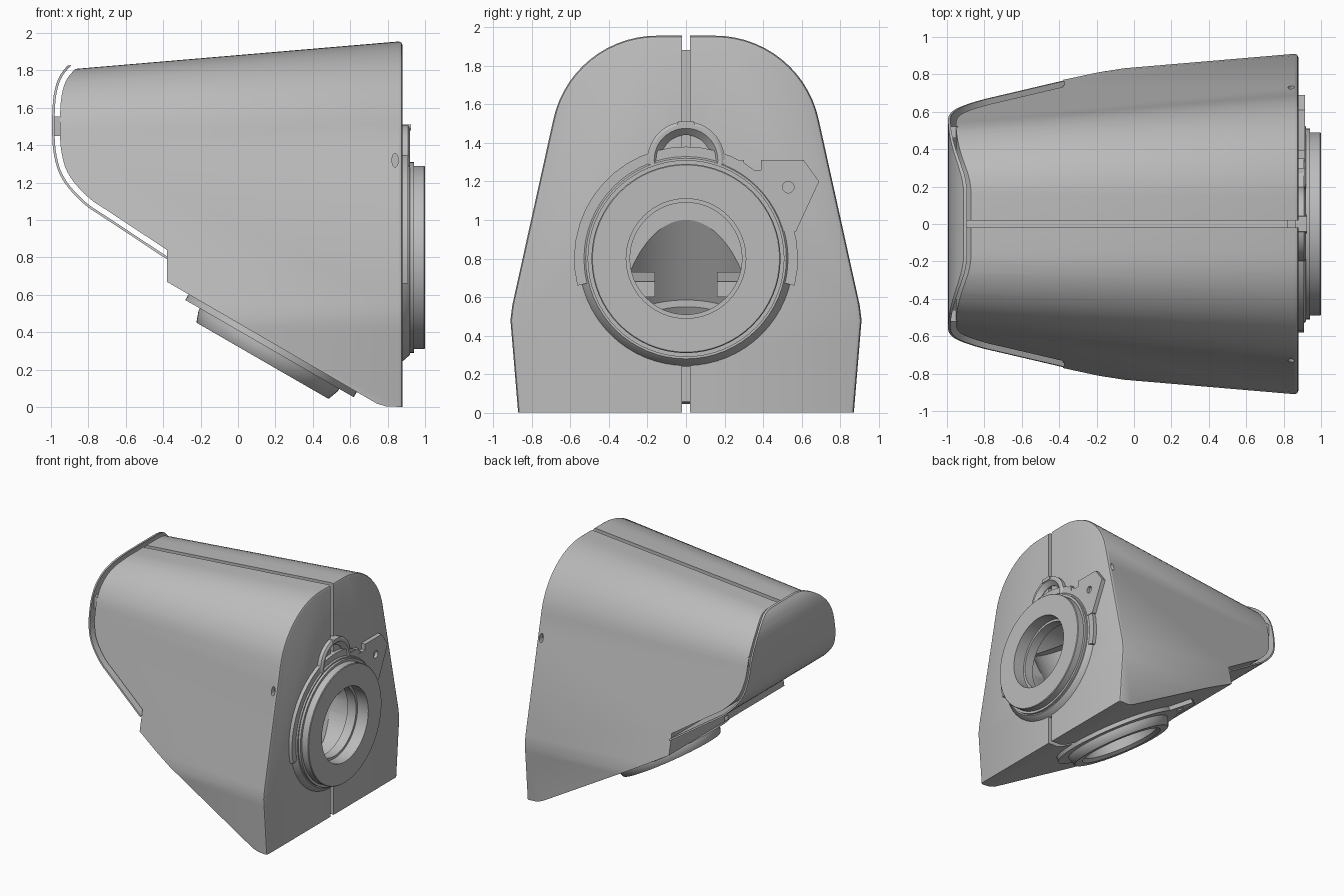
import bpy, bmesh, math
from mathutils import Vector, Matrix

if "Cube" in bpy.data.objects:
    bpy.data.objects.remove(bpy.data.objects["Cube"], do_unlink=True)

grey = bpy.data.materials.new("plain grey")
grey.use_nodes = True
grey.diffuse_color = (0.5, 0.5, 0.5, 1)
grey.node_tree.nodes["Principled BSDF"].inputs["Base Color"].default_value = (0.5, 0.5, 0.5, 1)


def finish(name, bm, matrix=None):
    if matrix:
        bm.transform(matrix)
    bmesh.ops.recalc_face_normals(bm, faces=bm.faces)
    mesh = bpy.data.meshes.new(name)
    bm.to_mesh(mesh)
    bm.free()
    mesh.materials.append(grey)
    ob = bpy.data.objects.new(name, mesh)
    bpy.context.collection.objects.link(ob)
    return ob


def loft(name, rings, matrix=None, closed=False):
    """Skin a list of equal rings; cap the ends or join last to first."""
    bm = bmesh.new()
    rows = [[bm.verts.new(p) for p in ring] for ring in rings]
    n = len(rows[0])
    pairs = list(zip(rows, rows[1:])) + ([(rows[-1], rows[0])] if closed else [])
    for a, b in pairs:
        for i in range(n):
            bm.faces.new((a[i], a[(i + 1) % n], b[(i + 1) % n], b[i]))
    if not closed:
        bm.faces.new(rows[0])
        bm.faces.new(rows[-1])
    return finish(name, bm, matrix)


def prism_y(name, pts, y0, y1):
    return loft(name, [[(x, y, z) for x, z in pts] for y in (y0, y1)])


def plate(name, pts, h0, h1, matrix):
    return loft(name, [[(a, b, h) for a, b in pts] for h in (h0, h1)], matrix)


def lathe(name, profile, matrix, steps=64, centre=(0, 0)):
    rings = []
    for i in range(steps):
        t = math.tau * i / steps
        rings.append([(centre[0] + r * math.cos(t), centre[1] + r * math.sin(t), h)
                      for r, h in profile])
    return loft(name, rings, matrix, closed=True)


def disc(r, steps=64, centre=(0, 0)):
    return [(centre[0] + r * math.cos(math.tau * i / steps),
             centre[1] + r * math.sin(math.tau * i / steps)) for i in range(steps)]


def boolean(ob, tool, op='DIFFERENCE'):
    tool.hide_render = True
    mod = ob.modifiers.new("cut", 'BOOLEAN')
    mod.object, mod.operation, mod.solver = tool, op, 'EXACT'
    bpy.context.view_layer.objects.active = ob
    bpy.ops.object.modifier_apply(modifier=mod.name)
    bpy.data.objects.remove(tool, do_unlink=True)


def smooth(ob, angle=30):
    bpy.ops.object.select_all(action='DESELECT')
    ob.select_set(True)
    bpy.context.view_layer.objects.active = ob
    bpy.ops.object.shade_smooth_by_angle(angle=math.radians(angle))


def chaikin(path):
    out = [path[0]]
    for a, b in zip(path, path[1:]):
        a, b = Vector(a), Vector(b)
        out += [tuple(a.lerp(b, 0.25)), tuple(a.lerp(b, 0.75))]
    return out + [path[-1]]


def offset(path, d):
    out = []
    for i, p in enumerate(path):
        t = Vector(path[min(i + 1, len(path) - 1)]) - Vector(path[max(i - 1, 0)])
        t.normalize()
        out.append((p[0] - t.y * d, p[1] + t.x * d))
    return out


# Drafted housing form: arched section that shrinks towards -x
def section(x, d):
    half = [(0.87 - d, -0.0), (0.905 - d, 0.42), (0.91 - d, 0.48), (0.9 - d, 0.56)]
    for i in range(15):
        t = math.radians(12 + 78 * i / 14)
        half.append((0.15 + (0.55 - d) * math.cos(t), 1.405 + (0.55 - d) * math.sin(t)))
    return [(x, y, z) for y, z in half] + [(x, -y, z) for y, z in reversed(half)]


def housing_form(name, grow=0.0):
    stations = [(-1.05, 0.162), (0.86, 0), (0.873, 0.006), (0.88, 0.02)]
    return loft(name, [section(x, d - grow) for x, d in stations])


# Side outline of the end cap, smoothed
end_path = [(-0.89, 1.85), (-0.96, 1.77), (-0.99, 1.66), (-0.995, 1.5), (-0.99, 1.36),
            (-0.95, 1.22), (-0.83, 1.085), (-0.72, 1.015), (-0.38, 0.79)]
end_path = chaikin(chaikin(end_path))
inner = offset(end_path, 0.042)
inner[-1] = (-0.38, inner[-1][1])

# Main housing: form trimmed to the side outline
body = housing_form("housing")
outline = [(-0.78, 2.1)] + inner + [(-0.38, 0.67), (0.74, 0.02), (0.79, 0.004),
                                    (0.9, 0.0), (1.0, 0.0), (1.0, 2.1)]
boolean(body, prism_y("outline_tool", outline, -1.2, 1.2), 'INTERSECT')

# Centre seam grooves along the top, the end face and the underside
seams = [[(-1.2, 1.73), (0.82, 1.88), (0.82, 1.3), (1, 1.3), (1, 2.1), (-1.2, 2.1)],
         [(1, -0.1), (1, 0.3), (0.82, 0.3), (0.82, 0.06), (0.76, 0.06), (-0.5, 0.78), (-0.5, -0.1)]]
for s in seams:
    boolean(body, prism_y("seam_tool", s, -0.02, 0.02))

# Small oval slots on both flanks
for side in (-1, 1):
    oval = [(0.84 + a * 0.45, 1.32 + b) for a, b in disc(0.037, 20)]
    boolean(body, prism_y("slot_tool", oval, side * 0.69, side * 0.85))


# Local frames for the two joints: lateral, up, outward
def frame(origin, up, out):
    m = Matrix((Vector((0, 1, 0)), Vector(up), Vector(out))).transposed().to_4x4()
    m.translation = origin
    return m


c, s = math.cos(math.radians(30)), 0.5
end_joint = frame((0.88, 0, 0.8), (0, 0, 1), (1, 0, 0))
low_joint = frame((0.186, 0, 0.343), (-c, 0, s), (-s, 0, -c))

# Elbow cavity
boolean(body, plate("bore_tool", disc(0.33), -0.753, 0.2, end_joint))
boolean(body, plate("bore_tool", disc(0.38), -0.85, 0.2, low_joint))
smooth(body)

# End cap: thin curved sheet with a gap behind it
cap = housing_form("end_cap", 0.022)
strip = end_path + list(reversed(offset(end_path, 0.013)))
boolean(cap, prism_y("strip_tool", strip, -1.2, 1.2), 'INTERSECT')
smooth(cap)
for side in (-1, 1):
    prism_y("cap_tab", [(-0.985, 1.45), (-0.94, 1.45), (-0.94, 1.555), (-0.985, 1.555)],
            side * 0.46, side * 0.52)

# Collars and tapered flanges of both joints
smooth(lathe("end_collar", [(0.29, -0.06), (0.29, 0.02), (0.31, 0.02), (0.31, 0.12), (0.485, 0.12),
                            (0.49, 0.115), (0.49, 0.06), (0.51, 0.06), (0.51, -0.06)], end_joint))
smooth(lathe("end_flange", [(0.45, -0.02), (0.56, -0.02), (0.555, 0.0), (0.52, 0.04), (0.45, 0.04)],
             end_joint))
smooth(lathe("lower_collar", [(0.31, -0.06), (0.31, 0.085), (0.34, 0.11), (0.405, 0.11),
                              (0.41, 0.105), (0.43, 0.05), (0.43, -0.06)], low_joint))
smooth(lathe("lower_flange", [(0.4, -0.03), (0.52, -0.03), (0.52, 0.035), (0.4, 0.035)], low_joint))

# Raised shoulder around the upper half of the end flange
arc = [math.radians(a) for a in range(-14, 195, 8)]
shoulder = [(0.58 * math.cos(a), 0.58 * math.sin(a)) for a in arc]
shoulder += [(0.46 * math.cos(a), 0.46 * math.sin(a)) for a in reversed(arc)]
smooth(plate("flange_shoulder", shoulder, -0.02, 0.03, end_joint))

# Cable eyelet above the end collar
smooth(lathe("eyelet", [(0.2, -0.02), (0.2, 0.03), (0.185, 0.04), (0.165, 0.04), (0.13, 0.005),
                        (0.13, -0.02)], end_joint, 48, (0, 0.51)))
plate("eyelet_tab", [(-0.05, 0.68), (0.05, 0.68), (0.04, 0.71), (-0.04, 0.71)], 0.0, 0.045, end_joint)

# Latch levers beside each joint
lever = [(0.18, 0.51), (0.3, 0.51), (0.3, 0.46), (0.39, 0.46), (0.39, 0.51), (0.61, 0.51),
         (0.69, 0.4), (0.57, 0.14), (0.45, 0.14), (0.3, 0.38)]
for name, joint, k in (("end_latch", end_joint, 1), ("lower_latch", low_joint, 0.85)):
    latch = plate(name, [(a * k, b * k) for a, b in lever], -0.02, 0.035, joint)
    boolean(latch, plate("pin_tool", disc(0.03, 20, (0.53 * k, 0.37 * k)), 0.01, 0.1, joint))

# Stop blocks inside the bore
for side in (-1, 1):
    prism_y("stop_block", [(0.22, 0.6), (0.4, 0.6), (0.4, 0.68), (0.22, 0.73)],
            side * 0.16, side * 0.36)
